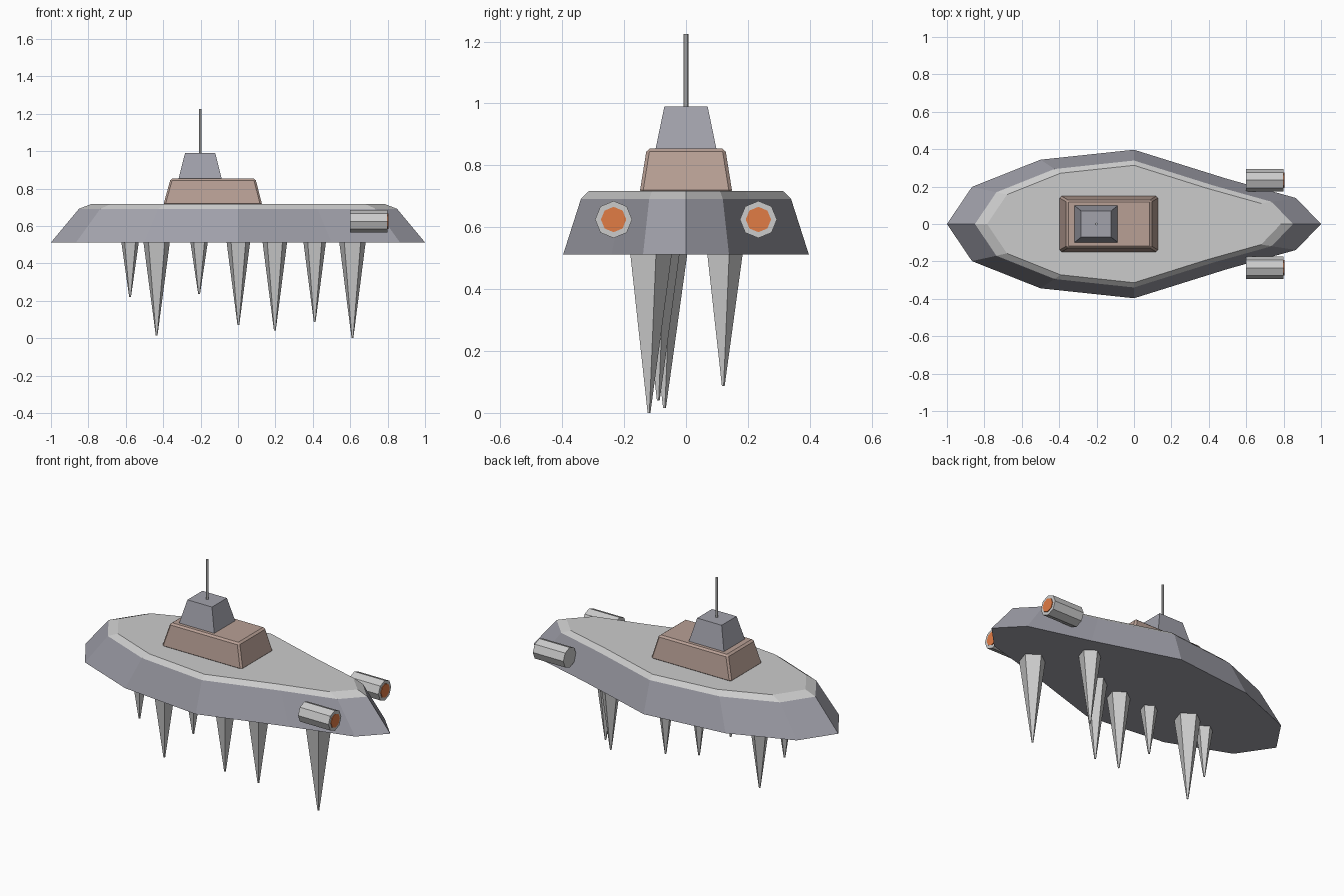
import bpy, bmesh
from math import sin, cos, pi

if "Cube" in bpy.data.objects:
    bpy.data.objects.remove(bpy.data.objects["Cube"])


def material(name, rgb):
    m = bpy.data.materials.new(name)
    m.diffuse_color = (*rgb, 1)
    m.use_nodes = True
    m.node_tree.nodes["Principled BSDF"].inputs["Base Color"].default_value = m.diffuse_color
    return m


steel = material("blue_grey", (0.36, 0.36, 0.41))
brown = material("brown", (0.48, 0.35, 0.30))
glow = material("orange", (0.75, 0.20, 0.06))


def loft(name, rings, mat=None):
    """Closed solid skinned through rings of equal point count."""
    bm = bmesh.new()
    loops = [[bm.verts.new(p) for p in ring] for ring in rings]
    n = len(loops[0])
    for a, b in zip(loops, loops[1:]):
        for i in range(n):
            j = (i + 1) % n
            bm.faces.new((a[i], a[j], b[j], b[i]))
    bm.faces.new(loops[0][::-1])
    bm.faces.new(loops[-1])
    bmesh.ops.recalc_face_normals(bm, faces=bm.faces)
    me = bpy.data.meshes.new(name)
    bm.to_mesh(me)
    bm.free()
    ob = bpy.data.objects.new(name, me)
    bpy.context.collection.objects.link(ob)
    if mat:
        me.materials.append(mat)
    return ob


def hull_ring(sx, sy, z):
    """Twelve-sided ellipse, narrowed towards +x."""
    pts = []
    for i in range(12):
        x, y = cos(i * pi / 6), 0.397 * sin(i * pi / 6)
        pts.append((x * sx, y * sy * (0.7 if x > 0.01 else 1), z))
    return pts


def rect(x0, x1, y, z):
    return [(x0, -y, z), (x1, -y, z), (x1, y, z), (x0, y, z)]


def disc(x, y, z, r, n, axis):
    """Regular polygon around the x or z axis, first corner on y."""
    pts = []
    for i in range(n):
        c, s = r * cos(2 * pi * i / n), r * sin(2 * pi * i / n)
        pts.append((x, y + c, z + s) if axis == "x" else (x + s, y + c, z))
    return pts


# Hull sides and bevelled deck plate
loft("hull", [hull_ring(1, 1, 0.512), hull_ring(0.85, 0.855, 0.692)], steel)
loft("deck", [hull_ring(0.85, 0.855, 0.692), hull_ring(0.785, 0.79, 0.717)])

# Bridge: brown block with softened edges, tower on top, mast
bridge = loft("bridge", [rect(-0.40, 0.13, 0.15, 0.71),
                         rect(-0.36, 0.093, 0.127, 0.854)], brown)
bev = bridge.modifiers.new("edge", "BEVEL")
bev.width, bev.segments = 0.01, 1
loft("tower", [rect(-0.32, -0.085, 0.10, 0.845),
               rect(-0.283, -0.122, 0.07, 0.99)], steel)
loft("mast", [disc(-0.202, 0, z, 0.008, 6, "z") for z in (0.98, 1.225)])

# Pair of thrusters with glowing nozzles
for side, s in (("left", -1), ("right", 1)):
    y = 0.234 * s
    loft(side + "_thruster",
         [disc(x, y, 0.625, 0.06, 8, "x") for x in (0.6, 0.8)])
    loft(side + "_nozzle",
         [disc(x, y, 0.625, 0.041, 8, "x") for x in (0.78, 0.804)], glow)

# Hanging five-sided spikes: x, y, tip z, radius
spikes = [(-0.577, -0.10, 0.22, 0.05), (-0.435, -0.07, 0.015, 0.075),
          (-0.208, -0.122, 0.235, 0.05), (0.002, -0.125, 0.07, 0.067),
          (0.197, -0.09, 0.04, 0.07), (0.41, 0.12, 0.087, 0.064),
          (0.612, -0.12, 0.0, 0.075)]
for i, (x, y, tip, r) in enumerate(spikes, 1):
    loft(f"spike_{i}", [disc(x, y, tip, 0.005, 5, "z"),
                        disc(x, y, 0.52, r, 5, "z")])
